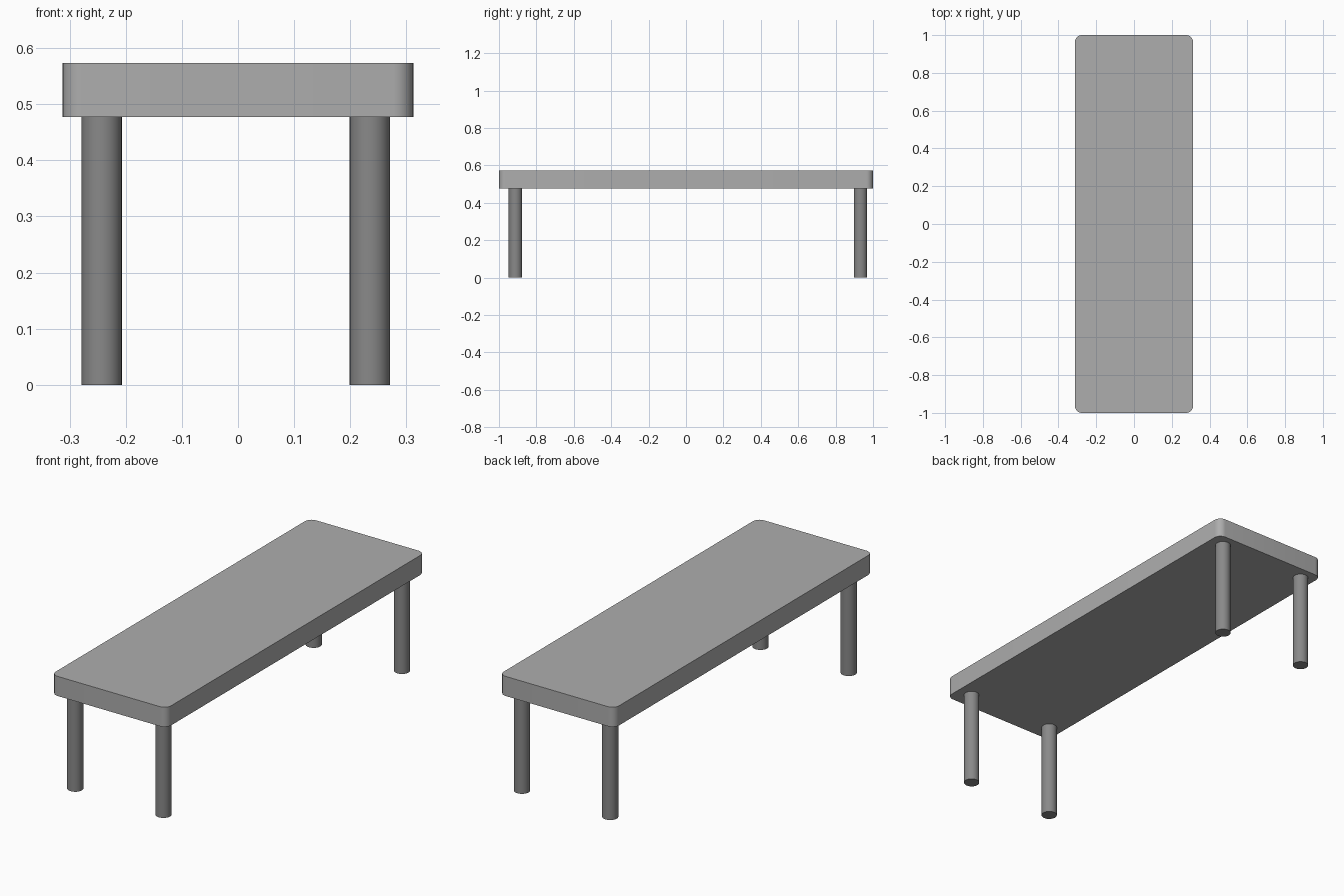
import bpy, bmesh

cube = bpy.data.objects.get("Cube")
if cube:
    bpy.data.objects.remove(cube, do_unlink=True)


def material(name, grey):
    mat = bpy.data.materials.new(name)
    mat.use_nodes = True
    colour = (grey, grey, grey, 1)
    mat.diffuse_color = colour
    mat.node_tree.nodes["Principled BSDF"].inputs["Base Color"].default_value = colour
    return mat


def smooth(obj):
    bpy.ops.object.select_all(action="DESELECT")
    obj.select_set(True)
    bpy.context.view_layer.objects.active = obj
    bpy.ops.object.shade_smooth_by_angle(angle=0.6)


light_grey = material("light grey", 0.42)
dark_grey = material("dark grey", 0.25)

UNDERSIDE, TOP = 0.477, 0.573
WIDTH, LENGTH, CORNER = 0.625, 2.0, 0.036

# Top slab: a box with its upright edges rounded
bpy.ops.mesh.primitive_cube_add(size=1, location=(0, 0, (UNDERSIDE + TOP) / 2))
slab = bpy.context.object
slab.name = "bench_top"
slab.data.name = "bench_top"
bm = bmesh.new()
bm.from_mesh(slab.data)
bmesh.ops.scale(bm, vec=(WIDTH, LENGTH, TOP - UNDERSIDE), verts=bm.verts)
upright = [e for e in bm.edges if abs(e.verts[0].co.z - e.verts[1].co.z) > 0.01]
bmesh.ops.bevel(bm, geom=upright, offset=CORNER, segments=8, profile=0.5, affect="EDGES")
bm.to_mesh(slab.data)
bm.free()
slab.data.materials.append(light_grey)
smooth(slab)

# Four round legs, standing slightly off centre under the slab
for end, y in (("front", -0.912), ("back", 0.933)):
    for side, x in (("right", -0.243), ("left", 0.235)):
        bpy.ops.mesh.primitive_cylinder_add(
            vertices=32, radius=0.036, depth=UNDERSIDE, location=(x, y, UNDERSIDE / 2))
        leg = bpy.context.object
        leg.name = f"{end}_{side}_leg"
        leg.data.materials.append(dark_grey)
        smooth(leg)
